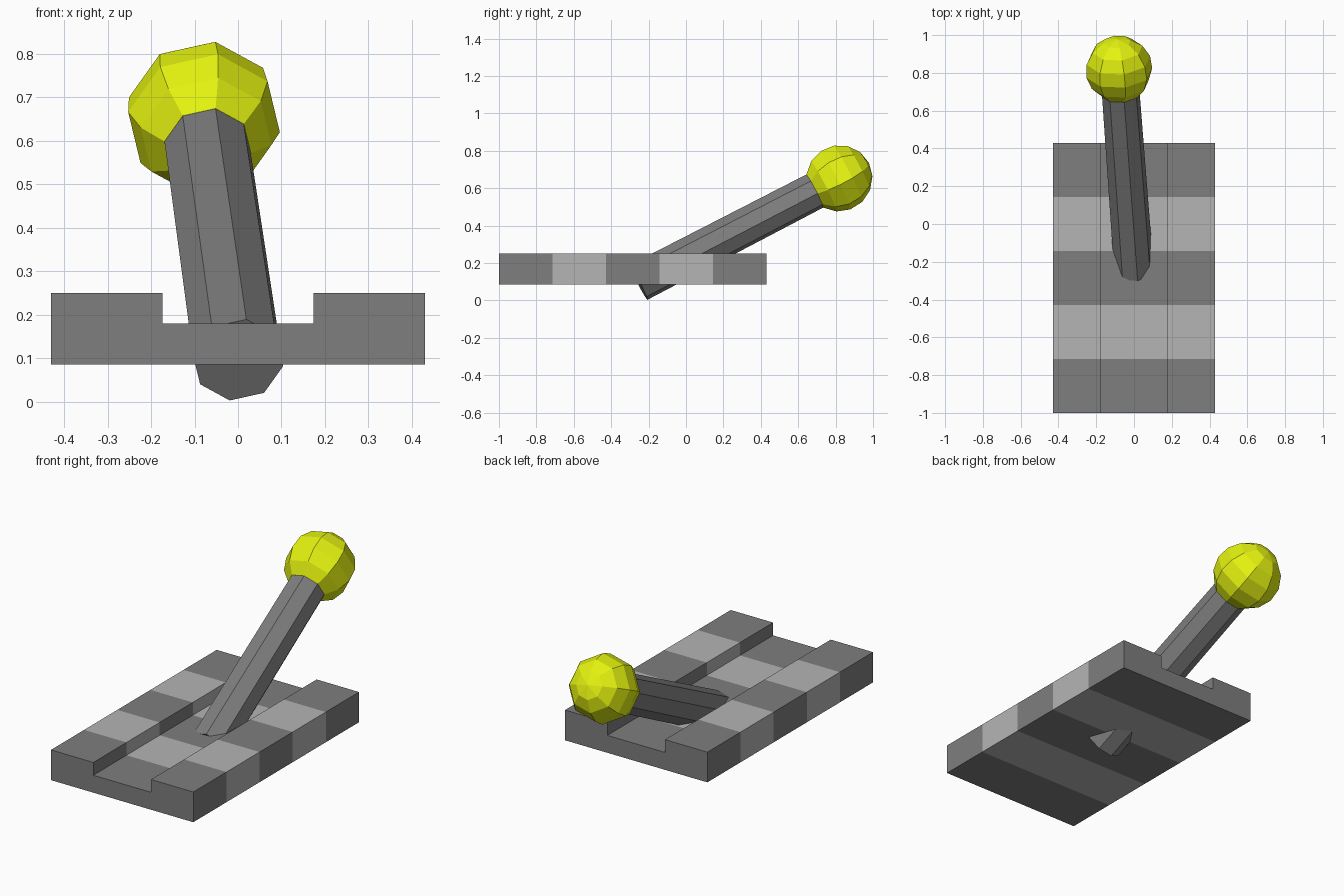
import bpy
from math import sin, cos, pi, radians
from mathutils import Vector

if "Cube" in bpy.data.objects:
    bpy.data.objects.remove(bpy.data.objects["Cube"])


def material(name, rgb):
    m = bpy.data.materials.new(name)
    m.diffuse_color = (*rgb, 1)
    m.use_nodes = True
    m.node_tree.nodes["Principled BSDF"].inputs["Base Color"].default_value = m.diffuse_color
    return m


dark = material("dark_grey", (0.21, 0.21, 0.21))
light = material("light_grey", (0.46, 0.46, 0.46))
yellow = material("yellow", (0.78, 0.9, 0.005))


def make(name, verts, faces, mats):
    me = bpy.data.meshes.new(name)
    me.from_pydata(verts, [], faces)
    for m in mats:
        me.materials.append(m)
    ob = bpy.data.objects.new(name, me)
    bpy.context.collection.objects.link(ob)
    return ob


# Striped base: channel profile swept along y in five bands
profile = [(-0.43, 0.085), (0.43, 0.085), (0.43, 0.25), (0.174, 0.25),
           (0.174, 0.18), (-0.174, 0.18), (-0.174, 0.25), (-0.43, 0.25)]
n, bands = len(profile), 5
verts = [(x, -1 + 1.43 * b / bands, z) for b in range(bands + 1) for x, z in profile]
faces, stripe = [], []
for b in range(bands):
    for i in range(n):
        j = (i + 1) % n
        faces.append((b * n + i, b * n + j, (b + 1) * n + j, (b + 1) * n + i)[::-1])
        stripe.append(b % 2)
faces += [tuple(range(n)), tuple(range(bands * n, bands * n + n))[::-1]]
base = make("striped_base", verts, [f if k >= bands * n else f[::-1] for k, f in enumerate(faces)],
            [dark, light])
for p, s in zip(base.data.polygons, stripe + [0, 0]):
    p.material_index = s

# Tilted lever axis
start = Vector((0, -0.254, 0.096))
axis = Vector((-0.07, 0.945, 0.49)).normalized()
up = (Vector((0, 0, 1)) - axis * axis.z).normalized()
side = axis.cross(up)
SIDES, TURN = 8, radians(81.5)


def lathe(name, rings, mat, tip=None):
    """Octagonal rings (distance along the axis, radius), optionally closed by a tip."""
    v, f = [], []
    for d, r in rings:
        for k in range(SIDES):
            a = TURN + 2 * pi * k / SIDES
            v.append(start + axis * d + side * (r * cos(a)) + up * (r * sin(a)))
    for b in range(len(rings) - 1):
        for k in range(SIDES):
            j = (k + 1) % SIDES
            f.append((b * SIDES + k, b * SIDES + j, (b + 1) * SIDES + j, (b + 1) * SIDES + k))
    f.append(tuple(range(SIDES))[::-1])
    last = (len(rings) - 1) * SIDES
    if tip is None:
        f.append(tuple(range(last, last + SIDES)))
    else:
        v.append(start + axis * tip)
        f += [(last + k, last + (k + 1) % SIDES, len(v) - 1) for k in range(SIDES)]
    return make(name, v, f, [mat])


# Lever shaft and faceted knob
R, CENTRE = 0.179, 1.212
lathe("lever_shaft", [(0, 0.106), (1.066, 0.101)], dark)
angles = [radians(34.5 + 24.25 * i) for i in range(6)]
lathe("knob", [(CENTRE - R * cos(a), R * sin(a)) for a in angles], yellow, CENTRE + R)
